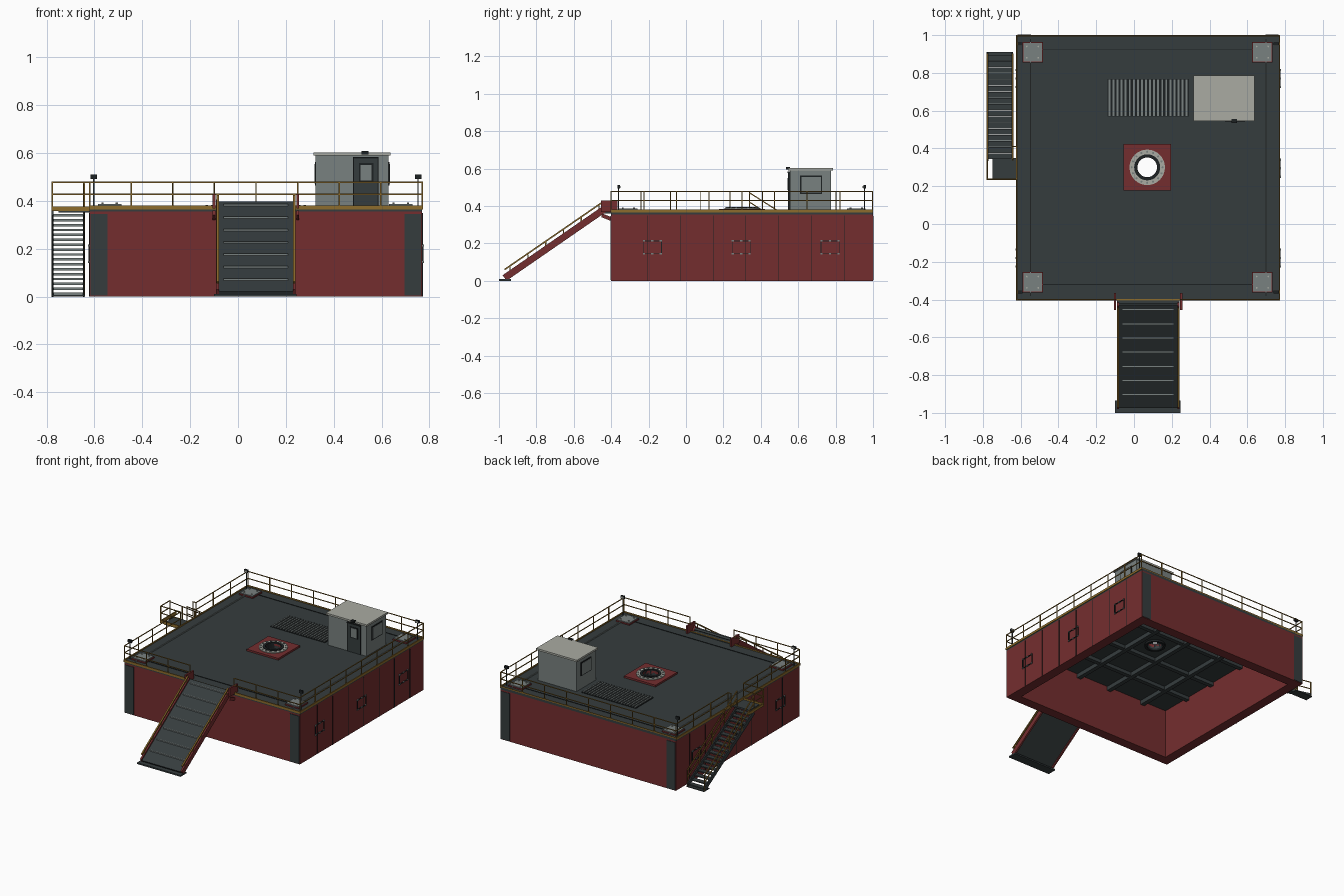
import bpy, bmesh, math
from mathutils import Vector, Matrix

if "Cube" in bpy.data.objects:
    bpy.data.objects.remove(bpy.data.objects["Cube"])


def mat(name, r, g, b):
    m = bpy.data.materials.new(name)
    m.diffuse_color = (r, g, b, 1)
    m.use_nodes = True
    m.node_tree.nodes["Principled BSDF"].inputs["Base Color"].default_value = m.diffuse_color
    return m


RED = mat("hull red", 0.175, 0.027, 0.028)
DARK = mat("deck charcoal", 0.036, 0.046, 0.048)
STEEL = mat("steel grey", 0.19, 0.22, 0.215)
PALE = mat("pale grey", 0.40, 0.41, 0.365)
YELLOW = mat("safety ochre", 0.27, 0.15, 0.025)
BLACK = mat("near black", 0.012, 0.015, 0.016)


class Part:
    """Collects boxes, bars and cylinders into one object."""

    def __init__(self, name, material):
        self.name, self.material, self.bm = name, material, bmesh.new()

    def box(self, x0, x1, y0, y1, z0, z1):
        m = Matrix.Translation(((x0 + x1) / 2, (y0 + y1) / 2, (z0 + z1) / 2))
        bmesh.ops.create_cube(self.bm, size=1, matrix=m @ Matrix.Diagonal((x1 - x0, y1 - y0, z1 - z0, 1)))
        return self

    def bar(self, p, q, w=0.006, h=0.006):
        p, q = Vector(p), Vector(q)
        d = (q - p).normalized()
        side = d.cross(Vector((0, 0, 1)))
        side = side.normalized() if side.length > 1e-4 else Vector((1, 0, 0))
        up = side.cross(d)
        rot = Matrix((side, d, up)).transposed().to_4x4()
        m = Matrix.Translation((p + q) / 2) @ rot @ Matrix.Diagonal((w, (q - p).length, h, 1))
        bmesh.ops.create_cube(self.bm, size=1, matrix=m)
        return self

    def cyl(self, x, y, z0, z1, r, n=8):
        bmesh.ops.create_cone(self.bm, cap_ends=True, segments=n, radius1=r, radius2=r, depth=z1 - z0,
                              matrix=Matrix.Translation((x, y, (z0 + z1) / 2)))
        return self

    def frame(self, x0, x1, y0, y1, z0, z1, t):
        self.box(x0, x0 + t, y0, y1, z0, z1).box(x1 - t, x1, y0, y1, z0, z1)
        return self.box(x0 + t, x1 - t, y0, y0 + t, z0, z1).box(x0 + t, x1 - t, y1 - t, y1, z0, z1)

    def tube(self, x, y, z0, z1, ri, ro, n=32):
        rings = [[self.bm.verts.new((x + r * math.cos(a), y + r * math.sin(a), z))
                  for a in (2 * math.pi * i / n for i in range(n))]
                 for r, z in ((ri, z0), (ro, z0), (ro, z1), (ri, z1))]
        for k in range(4):
            a, b = rings[k], rings[(k + 1) % 4]
            for i in range(n):
                j = (i + 1) % n
                self.bm.faces.new((a[i], a[j], b[j], b[i]))
        return self

    def done(self):
        bmesh.ops.recalc_face_normals(self.bm, faces=self.bm.faces)
        me = bpy.data.meshes.new(self.name)
        self.bm.to_mesh(me)
        self.bm.free()
        me.materials.append(self.material)
        ob = bpy.data.objects.new(self.name, me)
        bpy.context.collection.objects.link(ob)
        return ob


X0, X1, Y0, Y1 = -0.62, 0.77, -0.40, 1.0     # hull outline
DECK = 0.372
CX, CY = 0.07, 0.30                          # centre of the round well
HATCH_Y = (-0.18, 0.295, 0.77)

# Hollow hull and corner panels on the end walls
Part("hull_walls", RED).frame(X0, X1, Y0, Y1, 0, 0.355, 0.07).done()
corner = Part("corner_panels", DARK)
for x in (X0 + 0.004, X1 - 0.074):
    corner.box(x, x + 0.07, Y0 - 0.004, Y0, 0.004, 0.345)
    corner.box(x, x + 0.07, Y1, Y1 + 0.003, 0.004, 0.345)
corner.done()

# Side hatches and plate seams
seams, hatch = Part("plate_seams", BLACK), Part("side_hatch_frames", BLACK)
clips = Part("hatch_clips", STEEL)
for x, s in ((X0, -1), (X1, 1)):
    a, b = sorted((x, x + s * 0.003))
    c, d = sorted((x, x + s * 0.006))
    for i in range(1, 8):
        y = Y0 + i * 0.175 + 0.02
        seams.box(a, b, y - 0.0015, y + 0.0015, 0, 0.35)
    for y in HATCH_Y:
        for e in (-0.05, 0.047):
            hatch.box(c, d, y + e, y + e + 0.004, 0.143, 0.215)
        for z in (0.143, 0.211):
            hatch.box(c, d, y - 0.05, y + 0.05, z, z + 0.004)
            for e in (-0.045, 0, 0.045):
                clips.box(c - 0.002, d + 0.002, y + e - 0.006, y + e + 0.006, z - 0.002, z + 0.006)
for p in (seams, hatch, clips):
    p.done()

# Deck and red well plate, both pierced by the round well
deck = Part("deck", DARK).box(X0, X1, Y0, Y1, 0.355, DECK).done()
plate = Part("well_plate", RED).box(CX - 0.125, CX + 0.125, CY - 0.123, CY + 0.123, 0.366, 0.385).done()
cutter = Part("well_cutter", DARK).cyl(CX, CY, 0.2, 0.6, 0.052, 32).done()
cutter.hide_render = True
cutter.hide_viewport = True
for ob in (deck, plate):
    mod = ob.modifiers.new("well", 'BOOLEAN')
    mod.object, mod.operation, mod.solver = cutter, 'DIFFERENCE', 'EXACT'
Part("well_flange", PALE).tube(CX, CY, 0.38, 0.390, 0.068, 0.094).done()
Part("well_liner", BLACK).tube(CX, CY, 0.34, 0.394, 0.052, 0.069).done()
bolts = Part("flange_bolts", STEEL)
for i in range(16):
    a = math.tau * i / 16
    bolts.cyl(CX + 0.082 * math.cos(a), CY + 0.082 * math.sin(a), 0.388, 0.394, 0.006, 6)
bolts.done()

# Beams beneath the deck
beams = Part("deck_beams", DARK)
for x in (-0.35, -0.06, 0.2, 0.5):
    beams.box(x - 0.015, x + 0.015, Y0 + 0.07, Y1 - 0.07, 0.325, 0.356)
for y in (-0.1, 0.15, 0.45, 0.75):
    beams.box(X0 + 0.07, X1 - 0.07, y - 0.015, y + 0.015, 0.33, 0.356)
beams.done()

# Deck edging and service pipes
Part("edge_kerb", YELLOW).frame(X0 - 0.004, X1 + 0.004, Y0 - 0.004, Y1, 0.364, 0.38, 0.007).done()
pipes = Part("deck_pipes", STEEL)
for x in (X0 + 0.072, X1 - 0.072):
    pipes.bar((x, Y0 + 0.02, 0.377), (x, Y1 - 0.02, 0.377), 0.006, 0.008)
pipes.done()
lines = Part("deck_seams", BLACK)
for y in (-0.32, 0.925):
    lines.box(X0 + 0.07, X1 - 0.07, y - 0.002, y + 0.002, DECK, DECK + 0.003)
lines.done()

# Corner pads with red bases
base, pad, stud = Part("pad_bases", RED), Part("corner_pads", STEEL), Part("pad_studs", PALE)
for x in (-0.537, 0.68):
    for y in (-0.308, 0.91):
        base.box(x - 0.054, x + 0.054, y - 0.054, y + 0.054, DECK, 0.381)
        pad.box(x - 0.049, x + 0.049, y - 0.049, y + 0.049, 0.38, 0.387)
        for i in (-0.03, 0.03):
            for j in (-0.03, 0.03):
                stud.cyl(x + i, y + j, 0.386, 0.393, 0.005, 6)
for p in (base, pad, stud):
    p.done()

# Guard rails, open at the ramp and at the stair landing
rail = Part("guard_rails", YELLOW)


def run(p, q):
    p, q = Vector(p), Vector(q)
    n = max(1, round((q - p).length / 0.175))
    for z in (0.428, 0.478):
        rail.bar((*p, z), (*q, z), 0.005, 0.005)
    for i in range(n + 1):
        v = p.lerp(q, i / n)
        rail.bar((*v, DECK), (*v, 0.48), 0.005, 0.005)


run((X0, Y0), (-0.10, Y0))
run((0.25, Y0), (X1, Y0))
run((X1, Y0), (X1, Y1 - 0.003))
run((X0, Y1 - 0.003), (X1, Y1 - 0.003))
run((X0, Y0), (X0, 0.235))
run((X0, 0.41), (X0, Y1 - 0.003))
# Landing rails and sloping stair rails
run((-0.777, 0.235), (X0, 0.235))
run((-0.777, 0.235), (-0.777, 0.34))
run((-0.645, 0.41), (X0, 0.41))
for x in (-0.777, -0.642):
    for z in (0.06, 0.11):
        rail.bar((x, 0.34, 0.36 + z), (x, 0.90, z + 0.005), 0.006, 0.006)
    for i in range(5):
        t = i / 4
        rail.bar((x, 0.34 + 0.56 * t, 0.36 - 0.355 * t), (x, 0.34 + 0.56 * t, 0.47 - 0.355 * t), 0.006, 0.006)
rail.done()

# Side stair and landing
stair = Part("stair_stringers", DARK)
for x in (-0.775, -0.645):
    stair.bar((x, 0.34, 0.352), (x, 0.90, 0.012), 0.008, 0.03)
stair.box(-0.78, -0.64, 0.85, 0.91, 0, 0.006)
stair.done()
Part("stair_landing", DARK).box(-0.75, X0, 0.235, 0.35, 0.352, 0.364).done()
Part("landing_edge", YELLOW).box(-0.78, X0, 0.233, 0.24, 0.357, 0.376).box(-0.78, -0.774, 0.235, 0.41, 0.357, 0.376).done()
tread, nose = Part("stair_treads", DARK), Part("tread_nosings", STEEL)
for i in range(17):
    y, z = 0.36 + i * 0.0325, 0.34 - i * 0.0205
    tread.box(-0.772, -0.648, y - 0.014, y + 0.014, z - 0.004, z + 0.004)
    nose.box(-0.772, -0.648, y - 0.017, y - 0.014, z - 0.005, z + 0.005)
tread.done()
nose.done()

# Boarding ramp
def slope(y, lift=0.0):
    return 0.015 + (y + 0.97) * 0.69 + lift


RT, RB = -0.425, -0.97
Part("ramp_deck", DARK).bar((0.075, RT, slope(RT)), (0.075, RB, slope(RB)), 0.31, 0.015).done()
beam, edge = Part("ramp_side_beams", RED), Part("ramp_edge_rails", YELLOW)
for x in (-0.085, 0.235):
    beam.bar((x, RT, slope(RT)), (x, RB, slope(RB)), 0.012, 0.036)
    edge.bar((x, RT - 0.02, slope(RT, 0.03)), (x, RB, slope(RB, 0.045)), 0.010, 0.008)
    for i in range(6):
        y = RB + 0.03 + i * 0.095
        edge.bar((x, y, slope(y)), (x, y, slope(y, 0.04)), 0.006, 0.006)
beam.done()
edge.done()
cleat = Part("ramp_cleats", STEEL)
for i in range(7):
    y = -0.455 - 0.075 * i
    cleat.bar((-0.06, y, slope(y, 0.012)), (0.21, y, slope(y, 0.012)), 0.008, 0.008)
cleat.done()
Part("ramp_foot", DARK).box(-0.10, 0.245, -1.0, -0.935, 0, 0.01).done()
hinge = Part("ramp_brackets", RED)
for x in (-0.10, 0.25):
    hinge.box(x - 0.006, x + 0.006, -0.455, -0.365, 0.368, 0.428)
    hinge.bar((x, -0.45, 0.35), (x, -0.40, 0.33), 0.012, 0.02)
hinge.done()
Part("ramp_threshold", DARK).box(-0.09, 0.24, -0.44, -0.395, 0.36, 0.376).done()

# Deck grating
Part("grating_bed", BLACK).box(-0.14, 0.29, 0.57, 0.768, DECK, 0.377).done()
slats = Part("grating_slats", STEEL)
for i in range(20):
    x = -0.13 + i * 0.0215
    slats.box(x - 0.005, x + 0.005, 0.572, 0.766, 0.376, 0.383)
slats.done()

# Deck cabin
Part("cabin_walls", STEEL).box(0.325, 0.63, 0.555, 0.775, DECK, 0.592).done()
Part("cabin_roof", PALE).box(0.315, 0.638, 0.545, 0.785, 0.590, 0.603).done()
Part("cabin_door", DARK).box(0.483, 0.585, 0.547, 0.556, 0.375, 0.577).done()
Part("door_pane", STEEL).box(0.513, 0.558, 0.544, 0.548, 0.485, 0.55).done()
trim = Part("door_frame", BLACK)
for x in (0.481, 0.584):
    trim.box(x, x + 0.004, 0.545, 0.556, 0.375, 0.58)
trim.box(0.481, 0.588, 0.542, 0.556, 0.577, 0.583)
trim.box(0.505, 0.566, 0.5455, 0.5475, 0.477, 0.558)
trim.done()
win, glass = Part("window_frames", BLACK), Part("window_panes", STEEL)
for x in (0.325, 0.63):
    win.box(x - 0.004, x + 0.004, 0.61, 0.728, 0.465, 0.562)
    glass.box(x - 0.006, x + 0.006, 0.617, 0.721, 0.472, 0.555)
win.done()
glass.done()
Part("cabin_lamp", BLACK).box(0.517, 0.545, 0.535, 0.555, 0.594, 0.608).done()

# Corner flood lamps
mast, head, lens = Part("lamp_masts", DARK), Part("lamp_heads", BLACK), Part("lamp_lenses", PALE)
for x in (-0.603, 0.753):
    for y, s in ((-0.36, 1), (0.955, -1)):
        mast.bar((x, y, DECK), (x, y, 0.492), 0.005, 0.005)
        head.box(x - 0.014, x + 0.014, y - 0.007, y + 0.007, 0.492, 0.511)
        lens.box(x - 0.011, x + 0.011, y + s * 0.008 - 0.002, y + s * 0.008 + 0.002, 0.495, 0.508)
for p in (mast, head, lens):
    p.done()
